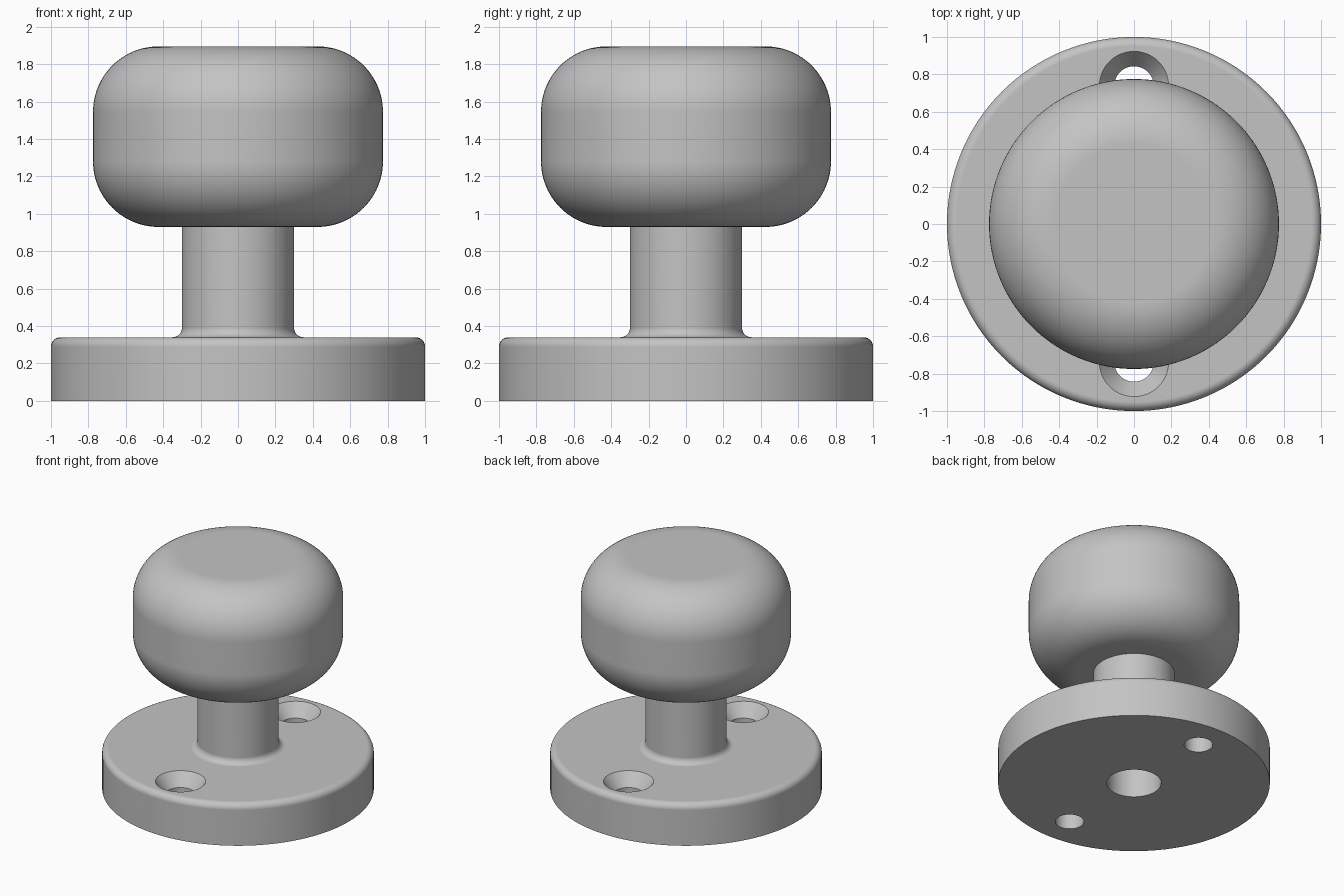
import bpy, bmesh
from math import sin, cos, pi, radians
from mathutils import Matrix, Vector

cube = bpy.data.objects.get("Cube")
if cube:
    bpy.data.objects.remove(cube)

SEGMENTS = 128

metal = bpy.data.materials.new("grey_metal")
metal.use_nodes = True
grey = (0.55, 0.55, 0.55, 1)
metal.diffuse_color = grey
metal.node_tree.nodes["Principled BSDF"].inputs["Base Color"].default_value = grey


def arc(cx, cz, r, start, end, steps):
    """Points (radius, height) along a circular fillet."""
    angles = [radians(start + (end - start) * i / steps) for i in range(steps + 1)]
    return [(cx + r * cos(a), cz + r * sin(a)) for a in angles]


def lathe(name, profile, closed=False, centre=(0, 0, 0)):
    """Revolve a (radius, height) profile around the vertical axis."""
    bm = bmesh.new()
    verts = [bm.verts.new((r, 0, z)) for r, z in profile]
    edges = [bm.edges.new(pair) for pair in zip(verts, verts[1:])]
    if closed:
        edges.append(bm.edges.new((verts[-1], verts[0])))
    bmesh.ops.spin(bm, geom=verts + edges, cent=(0, 0, 0), axis=(0, 0, 1),
                   angle=2 * pi, steps=SEGMENTS, use_merge=True)
    bmesh.ops.remove_doubles(bm, verts=bm.verts, dist=1e-5)
    bmesh.ops.recalc_face_normals(bm, faces=bm.faces)
    bmesh.ops.transform(bm, matrix=Matrix.Translation(Vector(centre)), verts=bm.verts)
    mesh = bpy.data.meshes.new(name)
    bm.to_mesh(mesh)
    bm.free()
    mesh.materials.append(metal)
    obj = bpy.data.objects.new(name, mesh)
    bpy.context.collection.objects.link(obj)
    return obj


def select_only(obj):
    bpy.ops.object.select_all(action="DESELECT")
    obj.select_set(True)
    bpy.context.view_layer.objects.active = obj


def finish(obj):
    """Smooth the curves, keep the rims sharp and the flats flat."""
    select_only(obj)
    bpy.ops.object.shade_smooth_by_angle(angle=radians(30))
    weighted = obj.modifiers.new("flat_faces", "WEIGHTED_NORMAL")
    weighted.keep_sharp = True


# Round base plate with rounded rim, filleted into a hollow shank
plate_top, fillet = 0.34, 0.05
base = lathe("base_and_shank",
             [(0.2, 0), (1, 0)]
             + arc(1 - fillet, plate_top - fillet, fillet, 0, 90, 8)
             + arc(0.3 + fillet, plate_top + fillet, fillet, 270, 180, 8)
             + [(0.3, 0.95), (0.2, 0.95)], closed=True)

# Two countersunk screw holes, front and back
for side in (-1, 1):
    cutter = lathe("screw_hole_cutter",
                   [(0, -0.1), (0.105, -0.1), (0.105, plate_top - 0.1),
                    (0.185, plate_top), (0.185, 0.5), (0, 0.5)],
                   centre=(0, 0.738 * side, 0))
    cutter.hide_render = True
    cut = base.modifiers.new("screw_hole", "BOOLEAN")
    cut.object = cutter
    cut.solver = "EXACT"
    select_only(base)
    bpy.ops.object.modifier_apply(modifier=cut.name)
    bpy.data.objects.remove(cutter)
finish(base)

# Knob with broad rounded shoulders and flat ends
low, high, radius, shoulder = 0.93, 1.895, 0.775, 0.35
knob = lathe("knob",
             [(0, low)]
             + arc(radius - shoulder, low + shoulder, shoulder, -90, 0, 24)
             + arc(radius - shoulder, high - shoulder, shoulder, 0, 90, 24)
             + [(0, high)])
finish(knob)
